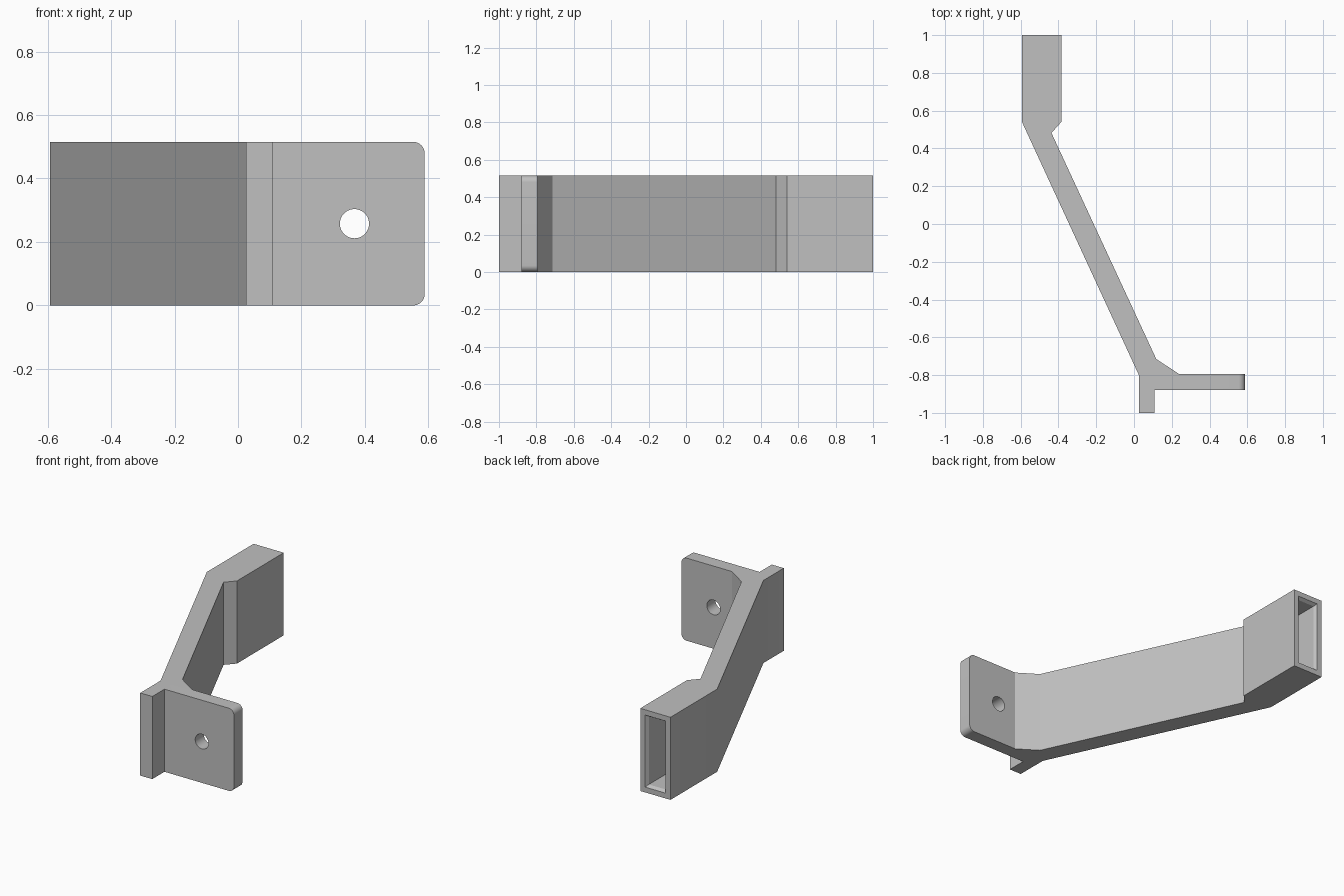
import bpy
import bmesh

if "Cube" in bpy.data.objects:
    bpy.data.objects.remove(bpy.data.objects["Cube"], do_unlink=True)

HEIGHT = 0.515

grey = bpy.data.materials.new("plain_grey")
grey.use_nodes = True
colour = (0.53, 0.53, 0.53, 1)
grey.diffuse_color = colour
grey.node_tree.nodes["Principled BSDF"].inputs["Base Color"].default_value = colour


def finish(name, bm):
    bmesh.ops.recalc_face_normals(bm, faces=bm.faces)
    mesh = bpy.data.meshes.new(name)
    bm.to_mesh(mesh)
    bm.free()
    mesh.materials.append(grey)
    obj = bpy.data.objects.new(name, mesh)
    bpy.context.collection.objects.link(obj)
    return obj


def loft(name, rings):
    """Solid joining rings of equal point count, capped at both ends."""
    bm = bmesh.new()
    loops = [[bm.verts.new(p) for p in ring] for ring in rings]
    for a, b in zip(loops, loops[1:]):
        for i in range(len(a)):
            j = (i + 1) % len(a)
            bm.faces.new((a[i], a[j], b[j], b[i]))
    bm.faces.new(loops[0])
    bm.faces.new(loops[-1])
    return finish(name, bm)


def cut(target, cutter):
    cutter.hide_render = True
    cutter.hide_set(True)
    mod = target.modifiers.new(cutter.name, "BOOLEAN")
    mod.operation = "DIFFERENCE"
    mod.solver = "EXACT"
    mod.object = cutter
    bpy.context.view_layer.objects.active = target
    bpy.ops.object.modifier_apply(modifier=mod.name)
    bpy.data.objects.remove(cutter, do_unlink=True)


# Bracket: plan outline of socket, slanted arm, lip and mounting plate
outline = [(-0.593, 1), (-0.593, 0.54), (0.026, -0.8), (0.026, -1),
           (0.109, -1), (0.109, -0.88), (0.588, -0.88), (0.588, -0.795),
           (0.24, -0.795), (0.118, -0.715), (-0.437, 0.482),
           (-0.385, 0.54), (-0.385, 1)]
bracket = loft("bracket", [[(x, y, z) for x, y in outline] for z in (0, HEIGHT)])

# Rounded outer corners of the mounting plate
bm = bmesh.new()
bm.from_mesh(bracket.data)
corners = [e for e in bm.edges
           if all(v.co.x > 0.58 for v in e.verts)
           and abs(e.verts[0].co.z - e.verts[1].co.z) < 0.001]
bmesh.ops.bevel(bm, geom=corners, offset=0.035, segments=8, profile=0.5,
                affect="EDGES")
bm.to_mesh(bracket.data)
bm.free()


# Rectangular socket in the back end, with a chamfered mouth
def socket_ring(y, inset):
    x0, x1 = -0.593 + inset, -0.385 - inset
    z0, z1 = inset, HEIGHT - inset
    return [(x0, y, z0), (x1, y, z0), (x1, y, z1), (x0, y, z1)]


cut(bracket, loft("socket_cutter", [socket_ring(1.02, 0.033), socket_ring(0.999, 0.033),
                                    socket_ring(0.98, 0.045), socket_ring(0.56, 0.045)]))

# Screw hole through the mounting plate
bpy.ops.mesh.primitive_cylinder_add(vertices=48, radius=0.046, depth=0.3,
                                    location=(0.367, -0.84, HEIGHT / 2),
                                    rotation=(1.570796, 0, 0))
hole = bpy.context.object
hole.name = "screw_hole_cutter"
cut(bracket, hole)

# Smooth curves, crisp edges
bpy.ops.object.select_all(action="DESELECT")
bracket.select_set(True)
bpy.context.view_layer.objects.active = bracket
bpy.ops.object.shade_smooth_by_angle(angle=0.5)
